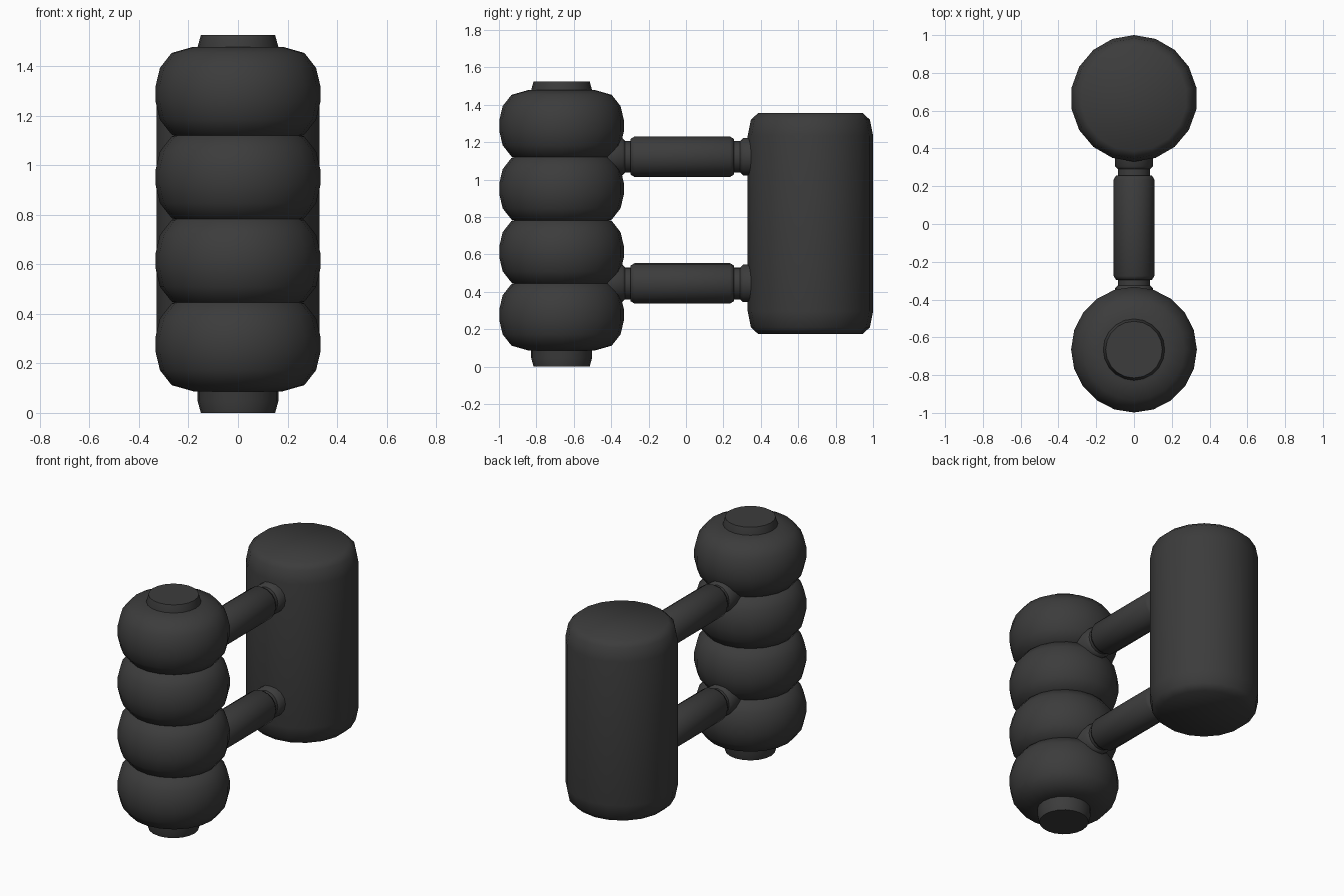
import bpy
import bmesh
import math
from mathutils import Matrix

cube = bpy.data.objects.get("Cube")
if cube:
    bpy.data.objects.remove(cube)

mat = bpy.data.materials.new("dark_grey")
mat.use_nodes = True
mat.diffuse_color = (0.045, 0.045, 0.045, 1)
mat.node_tree.nodes["Principled BSDF"].inputs["Base Color"].default_value = mat.diffuse_color


def lathe(name, profile, sides, location, start=0.0, along_y=False, sharp=60):
    """Revolve (radius, height) points about z, close both ends and smooth."""
    bm = bmesh.new()
    rings = []
    for r, h in profile:
        angles = [start + math.tau * i / sides for i in range(sides)]
        rings.append([bm.verts.new((r * math.cos(a), r * math.sin(a), h)) for a in angles])
    for low, high in zip(rings, rings[1:]):
        for i in range(sides):
            j = (i + 1) % sides
            bm.faces.new((low[i], low[j], high[j], high[i]))
    bm.faces.new(rings[0][::-1])
    bm.faces.new(rings[-1])
    if along_y:
        bm.transform(Matrix.Rotation(-math.pi / 2, 4, "X"))
    mesh = bpy.data.meshes.new(name)
    bm.to_mesh(mesh)
    bm.free()
    mesh.materials.append(mat)
    obj = bpy.data.objects.new(name, mesh)
    obj.location = location
    bpy.context.collection.objects.link(obj)
    bpy.ops.object.select_all(action="DESELECT")
    obj.select_set(True)
    bpy.context.view_layer.objects.active = obj
    bpy.ops.object.shade_smooth_by_angle(angle=math.radians(sharp))
    return obj


def mirrored(half):
    """Complete a profile from its upper half, listed top to middle."""
    return [(r, -h) for r, h in half] + [(r, h) for r, h in reversed(half)]


AXIS_Y = 0.665

# Stack of squashed grip rings
ring_half = [(0.18, 0.19), (0.268, 0.165), (0.315, 0.105), (0.333, 0.03)]
for n in range(4):
    lathe(f"grip_ring_{n + 1}", mirrored(ring_half), 20, (0, -AXIS_Y, 0.277 + 0.337 * n))

# Core through the rings, showing as a cap at each end
core_half = [(0.15, 0.7625), (0.163, 0.715)]
lathe("grip_core", mirrored(core_half), 20, (0, -AXIS_Y, 0.7625))

# Rear cylinder with rounded rims
body_half = [(0.28, 0.59), (0.318, 0.555), (0.335, 0.47)]
lathe("rear_cylinder", mirrored(body_half), 18, (0, AXIS_Y, 0.765), start=math.pi / 2)

# Two connecting arms, each with narrow necks and end collars
rod_half = [(0.095, 0.277), (0.108, 0.255)]
collar = [(0.08, 0), (0.1, 0.02), (0.1, 0.1)]
for label, z in (("lower", 0.445), ("upper", 1.122)):
    lathe(label + "_arm", mirrored(rod_half), 16, (0, -0.02, z), along_y=True)
    lathe(label + "_neck", mirrored([(0.085, 0.36)]), 16, (0, 0, z), along_y=True)
    lathe(label + "_rear_collar", collar, 16, (0, 0.285, z), along_y=True)
    front = [(r, -h) for r, h in reversed(collar)]
    lathe(label + "_front_collar", front, 16, (0, -0.32, z), along_y=True)
